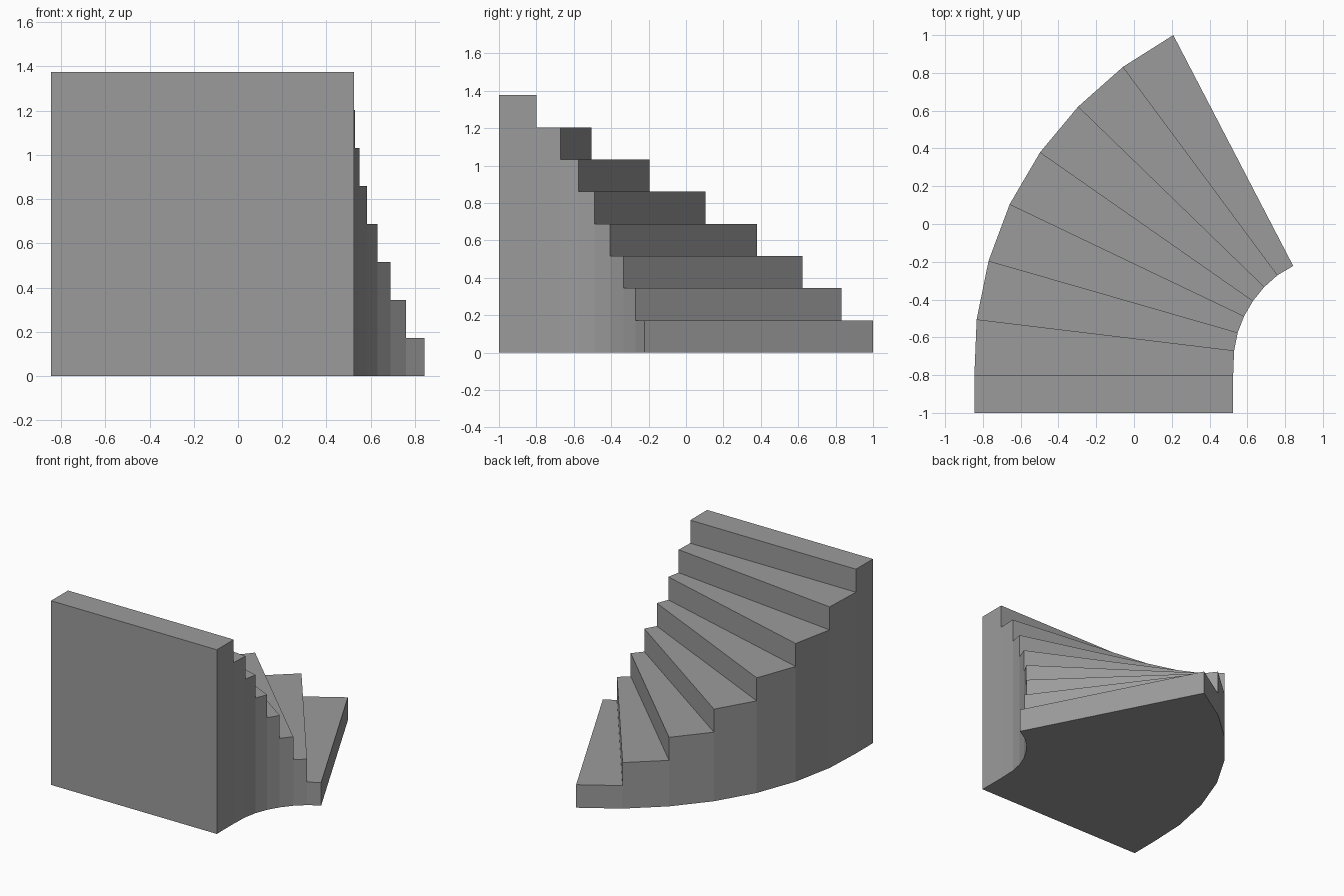
import bpy
import bmesh

default_cube = bpy.data.objects.get("Cube")
if default_cube:
    bpy.data.objects.remove(default_cube, do_unlink=True)

# Plan of the flight: step boundaries from the top landing to the lowest step
OUTER = [(-.845, -1), (-.845, -.8), (-.833, -.505), (-.77, -.195), (-.658, .105),
         (-.497, .38), (-.295, .622), (-.058, .832), (.208, 1)]
INNER = [(.525, -1), (.525, -.8), (.53, -.67), (.549, -.575), (.583, -.488),
         (.63, -.407), (.69, -.333), (.76, -.271), (.843, -.222)]
HEIGHT = 1.376
STEPS = len(OUTER) - 1


def step_height(index):
    return HEIGHT * (STEPS - index) / STEPS


def make_material(name, colour):
    material = bpy.data.materials.new(name)
    material.use_nodes = True
    material.diffuse_color = colour
    shader = material.node_tree.nodes["Principled BSDF"]
    shader.inputs["Base Color"].default_value = colour
    return material


bm = bmesh.new()
shared = {}


def vert(side, boundary, z):
    """Return the one vertex on this side, boundary and level."""
    key = (side is OUTER, boundary, round(z, 4))
    if key not in shared:
        shared[key] = bm.verts.new((*side[boundary], z))
    return shared[key]


def crossing_face(b0, z0, b1, z1):
    """Quad spanning the width of the flight between two edges."""
    bm.faces.new((vert(OUTER, b0, z0), vert(INNER, b0, z0),
                  vert(INNER, b1, z1), vert(OUTER, b1, z1)))


# Front wall under the highest step
crossing_face(0, 0, 0, HEIGHT)

for i in range(STEPS):
    top, below = step_height(i), step_height(i + 1)
    # Tread, riser and underside
    crossing_face(i, top, i + 1, top)
    crossing_face(i + 1, top, i + 1, below)
    crossing_face(i, 0, i + 1, 0)
    # Curved side walls, sharing the corner of the next step
    for side in (OUTER, INNER):
        outline = [vert(side, i, 0), vert(side, i + 1, 0)]
        if below > 0:
            outline.append(vert(side, i + 1, below))
        outline += [vert(side, i + 1, top), vert(side, i, top)]
        bm.faces.new(outline)

bmesh.ops.recalc_face_normals(bm, faces=bm.faces)
mesh = bpy.data.meshes.new("curved_staircase")
bm.to_mesh(mesh)
bm.free()

mesh.materials.append(make_material("stone_grey", (.33, .33, .33, 1)))
staircase = bpy.data.objects.new("curved_staircase", mesh)
bpy.context.collection.objects.link(staircase)
